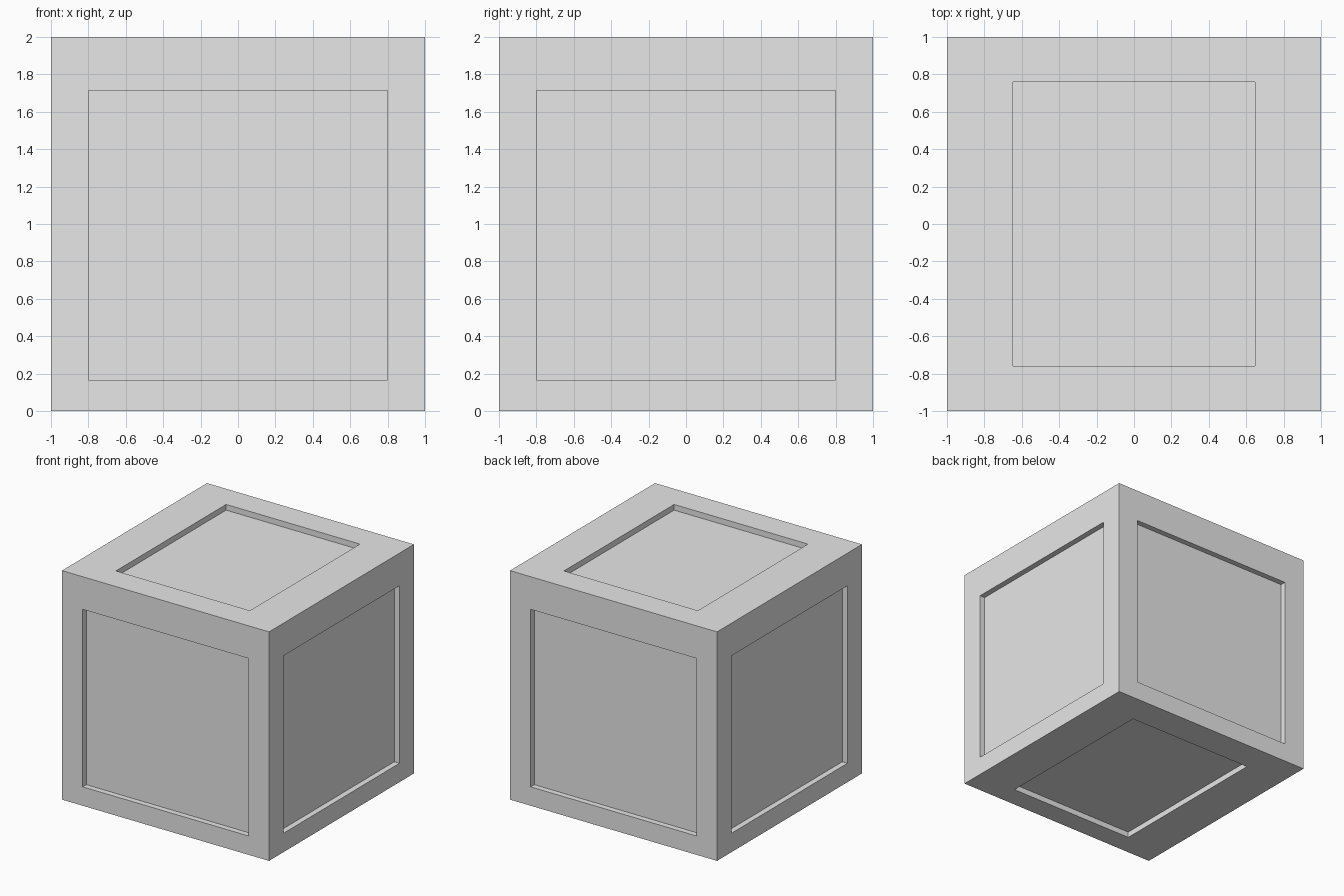
import bpy
import bmesh
from mathutils import Vector

cube = bpy.data.objects.get("Cube")
if cube:
    bpy.data.objects.remove(cube, do_unlink=True)

DEPTH = 0.05
# Recess half sizes and centres, relative to the middle of the block
SIDE = (Vector((0.8, 0.8, 0.775)), Vector((0, 0, -0.06)))
TOP = (Vector((0.647, 0.76, 0)), Vector((0, 0, 0)))
BOTTOM = (Vector((0.617, 0.767, 0)), Vector((0, -0.043, 0)))

grey = bpy.data.materials.new("light_grey")
grey.use_nodes = True
colour = (0.8, 0.8, 0.8, 1)
grey.diffuse_color = colour
grey.node_tree.nodes["Principled BSDF"].inputs["Base Color"].default_value = colour


def recess(bm, face):
    """Sink a rectangular panel into one face of the block."""
    normal = face.normal.copy()
    half, centre = TOP if normal.z > 0.5 else BOTTOM if normal.z < -0.5 else SIDE
    bmesh.ops.inset_individual(bm, faces=[face], thickness=0.2)
    for v in face.verts:
        for axis in range(3):
            if abs(normal[axis]) < 0.5:
                sign = 1 if v.co[axis] > 0 else -1
                v.co[axis] = centre[axis] + sign * half[axis]
    # Vertical walls down to the panel floor
    bmesh.ops.inset_individual(bm, faces=[face], thickness=0)
    bmesh.ops.translate(bm, verts=face.verts[:], vec=-normal * DEPTH)


# Block with a sunken panel on all six sides
bm = bmesh.new()
bmesh.ops.create_cube(bm, size=2)
bm.normal_update()
for face in bm.faces[:]:
    recess(bm, face)
bm.normal_update()

mesh = bpy.data.meshes.new("panelled_block")
bm.to_mesh(mesh)
bm.free()
mesh.materials.append(grey)
block = bpy.data.objects.new("panelled_block", mesh)
block.location.z = 1
bpy.context.collection.objects.link(block)
